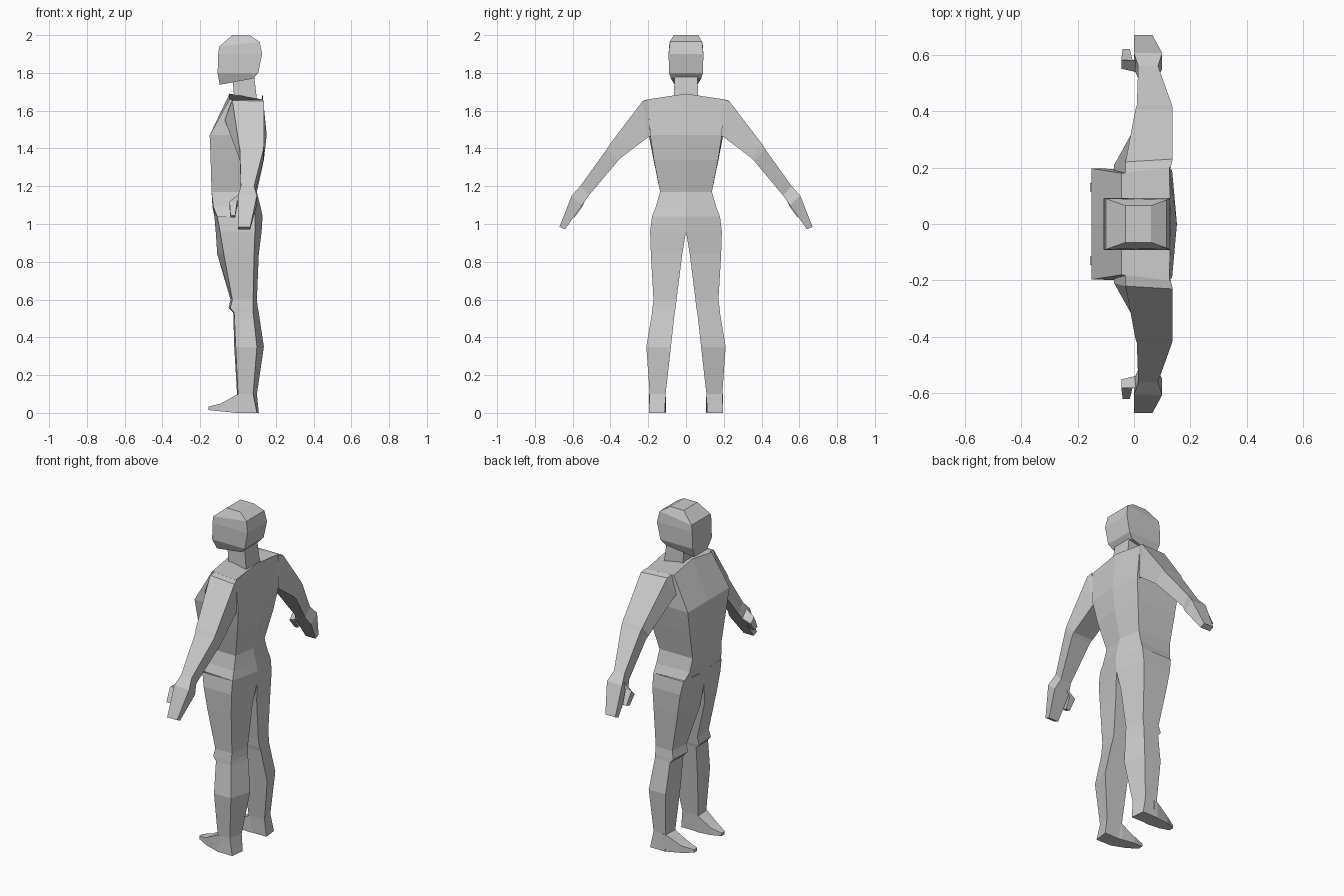
import bpy, bmesh

if "Cube" in bpy.data.objects:
    bpy.data.objects.remove(bpy.data.objects["Cube"])


def loft(name, rings, mirror=False, cap_start=True, cap_end=True):
    """Skin a list of equal-length point rings with flat faces."""
    bm = bmesh.new()
    loops = [[bm.verts.new(p) for p in ring] for ring in rings]
    n = len(loops[0])
    for a, b in zip(loops, loops[1:]):
        for i in range(n):
            j = (i + 1) % n
            bm.faces.new((a[i], a[j], b[j], b[i]))
    if cap_start:
        bm.faces.new(loops[0][::-1])
    if cap_end:
        bm.faces.new(loops[-1])
    bmesh.ops.recalc_face_normals(bm, faces=bm.faces)
    me = bpy.data.meshes.new(name)
    bm.to_mesh(me)
    bm.free()
    ob = bpy.data.objects.new(name, me)
    bpy.context.collection.objects.link(ob)
    if mirror:
        m = ob.modifiers.new("mirror_sides", 'MIRROR')
        m.use_axis = (False, True, False)
        m.use_clip = True
        m.merge_threshold = 0.0001
    return ob


def body_ring(z, fc, f, b, bc, wf, wb, drop=0.0):
    """Six-sided torso section: centre and side points, front and back."""
    return [(fc, 0, z), (f, wf, z - drop), (b, wb, z - drop),
            (bc, 0, z), (b, -wb, z - drop), (f, -wf, z - drop)]


def box_ring(z, x0, x1, w0, w1, dz=0.0):
    """Four-sided section, dz lowers the front edge."""
    return [(x0, -w0, z - dz), (x0, w0, z - dz), (x1, w1, z), (x1, -w1, z)]


def leg_ring(z, fi, fo, bo, bi, yi, yo):
    return [(fi, yi, z), (fo, yo, z), (bo, yo, z), (bi, yi, z)]


def cross_ring(x, y0, y1, z0, z1):
    return [(x, y0, z0), (x, y1, z0), (x, y1, z1), (x, y0, z1)]


def limb_ring(x0, x1, top, bottom):
    """Arm section between an upper and a lower (y, z) point."""
    return [(x0, *top), (x0, *bottom), (x1, *bottom), (x1, *top)]


# torso
loft("torso", [
    body_ring(1.69, -.045, -.045, .125, .13, .18, .20, .03),
    body_ring(1.47, -.15, -.15, .135, .152, .197, .19),
    body_ring(1.34, -.145, -.145, .115, .137, .172, .17),
    body_ring(1.17, -.14, -.14, .08, .10, .137, .137),
    body_ring(1.09, -.135, -.13, .085, .12, .15, .16),
    body_ring(1.04, -.125, -.11, .09, .13, .17, .18),
], cap_end=False)

# legs
loft("leg", [
    leg_ring(1.04, -.125, -.11, .09, .13, 0, .18),
    leg_ring(.96, -.118, -.095, .09, .125, 0, .19),
    leg_ring(.84, -.11, -.075, .085, .11, .02, .186),
    leg_ring(.60, -.04, -.03, .08, .10, .05, .172),
    leg_ring(.555, -.05, -.04, .08, .105, .055, .178),
    leg_ring(.53, -.025, -.02, .08, .11, .06, .18),
    leg_ring(.35, -.02, -.012, .10, .137, .08, .21),
    leg_ring(.10, -.005, 0, .08, .10, .108, .192),
    leg_ring(0, -.005, 0, .10, .11, .112, .197),
], mirror=True, cap_start=False)

# feet
loft("foot", [
    cross_ring(.02, .112, .195, 0, .10),
    cross_ring(-.005, .108, .194, 0, .098),
    cross_ring(-.09, .105, .175, .008, .05),
    cross_ring(-.155, .115, .145, .015, .033),
], mirror=True)

# arms: shoulder, elbow, wrist
loft("arm", [
    [(-.03, .18, 1.66), (-.07, .19, 1.55), (.12, .185, 1.46), (.13, .20, 1.66)],
    [(-.03, .22, 1.655), (-.07, .21, 1.55), (.125, .20, 1.46), (.137, .23, 1.65)],
    limb_ring(.005, .137, (.405, 1.42), (.345, 1.35)),
    limb_ring(.01, .135, (.42, 1.395), (.36, 1.335)),
    limb_ring(.015, .085, (.56, 1.20), (.515, 1.15)),
], mirror=True)

# hands
loft("hand", [
    limb_ring(.015, .085, (.56, 1.20), (.515, 1.15)),
    limb_ring(0, .10, (.605, 1.15), (.55, 1.10)),
    limb_ring(0, .065, (.67, .985), (.64, .972)),
], mirror=True)

# thumbs
loft("thumb", [
    limb_ring(.02, .03, (.58, 1.17), (.535, 1.12)),
    limb_ring(-.045, -.005, (.58, 1.12), (.55, 1.09)),
    limb_ring(-.04, -.015, (.62, 1.045), (.59, 1.035)),
], mirror=True)

# neck
loft("neck", [
    box_ring(1.66, -.02, .10, .06, .065),
    box_ring(1.79, -.03, .085, .06, .06),
])

# head
loft("head", [
    box_ring(2.0, -.03, .06, .065, .065),
    box_ring(1.965, -.10, .115, .09, .085, .025),
    box_ring(1.90, -.105, .128, .092, .092),
    box_ring(1.80, -.108, .107, .09, .09),
    box_ring(1.77, -.097, .08, .06, .08, .033),
])
